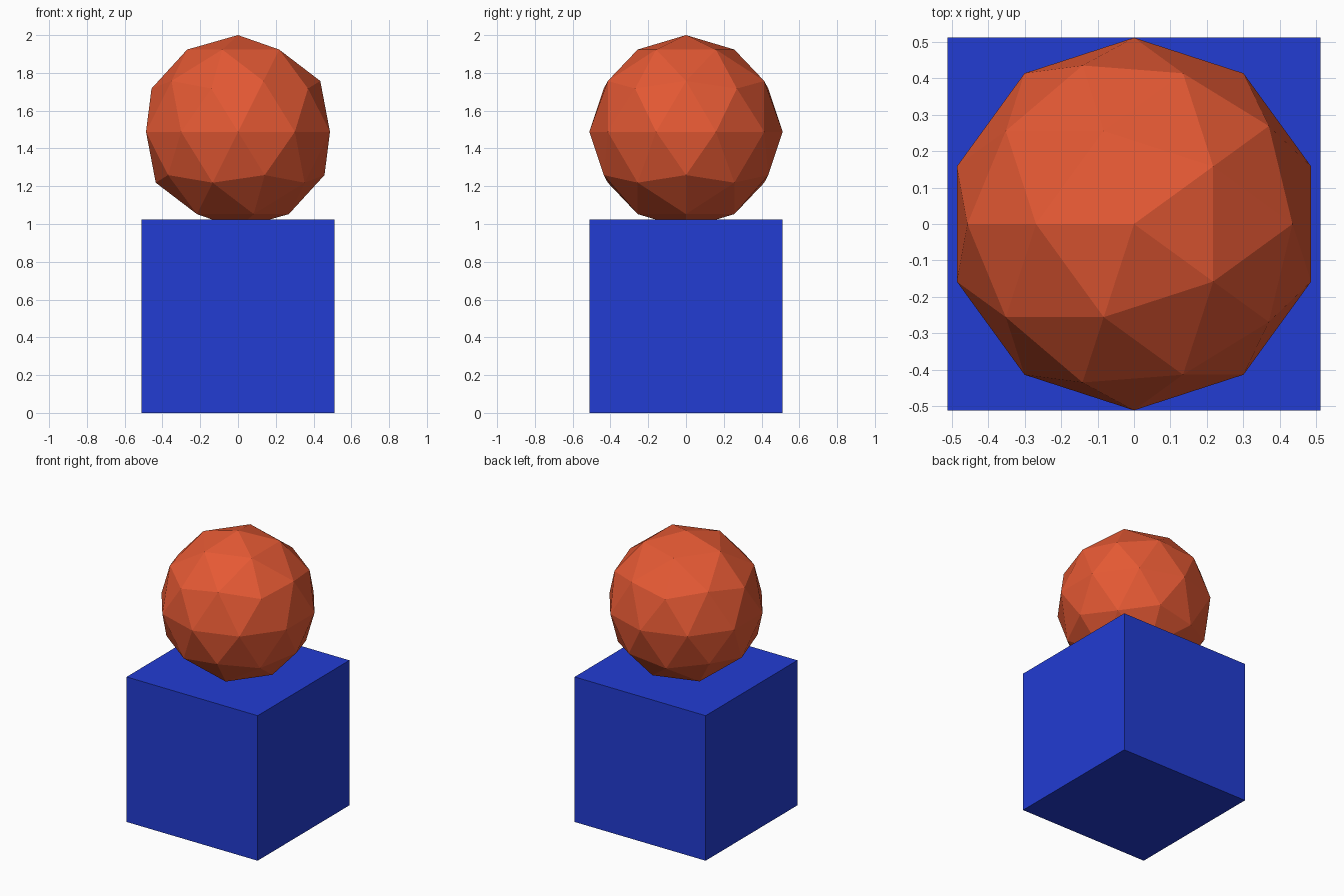
import bpy
from math import pi

if "Cube" in bpy.data.objects:
    bpy.data.objects.remove(bpy.data.objects["Cube"])

HALF = 0.512  # half the block side, also the ball radius


def finish(name, color):
    obj = bpy.context.object
    obj.name = name
    mat = bpy.data.materials.new(name + "_paint")
    mat.diffuse_color = (*color, 1)
    mat.use_nodes = True
    mat.node_tree.nodes["Principled BSDF"].inputs["Base Color"].default_value = mat.diffuse_color
    obj.data.materials.append(mat)


# Square block standing on the floor
bpy.ops.mesh.primitive_cube_add(size=2 * HALF, location=(0, 0, HALF))
finish("block", (0.016, 0.045, 0.65))

# Faceted ball, sunk slightly into the block, a corner ring vertex towards +x
bpy.ops.mesh.primitive_ico_sphere_add(subdivisions=2, radius=HALF,
                                      location=(0, 0, 2 - HALF), rotation=(0, 0, pi))
finish("ball", (0.78, 0.1, 0.034))
